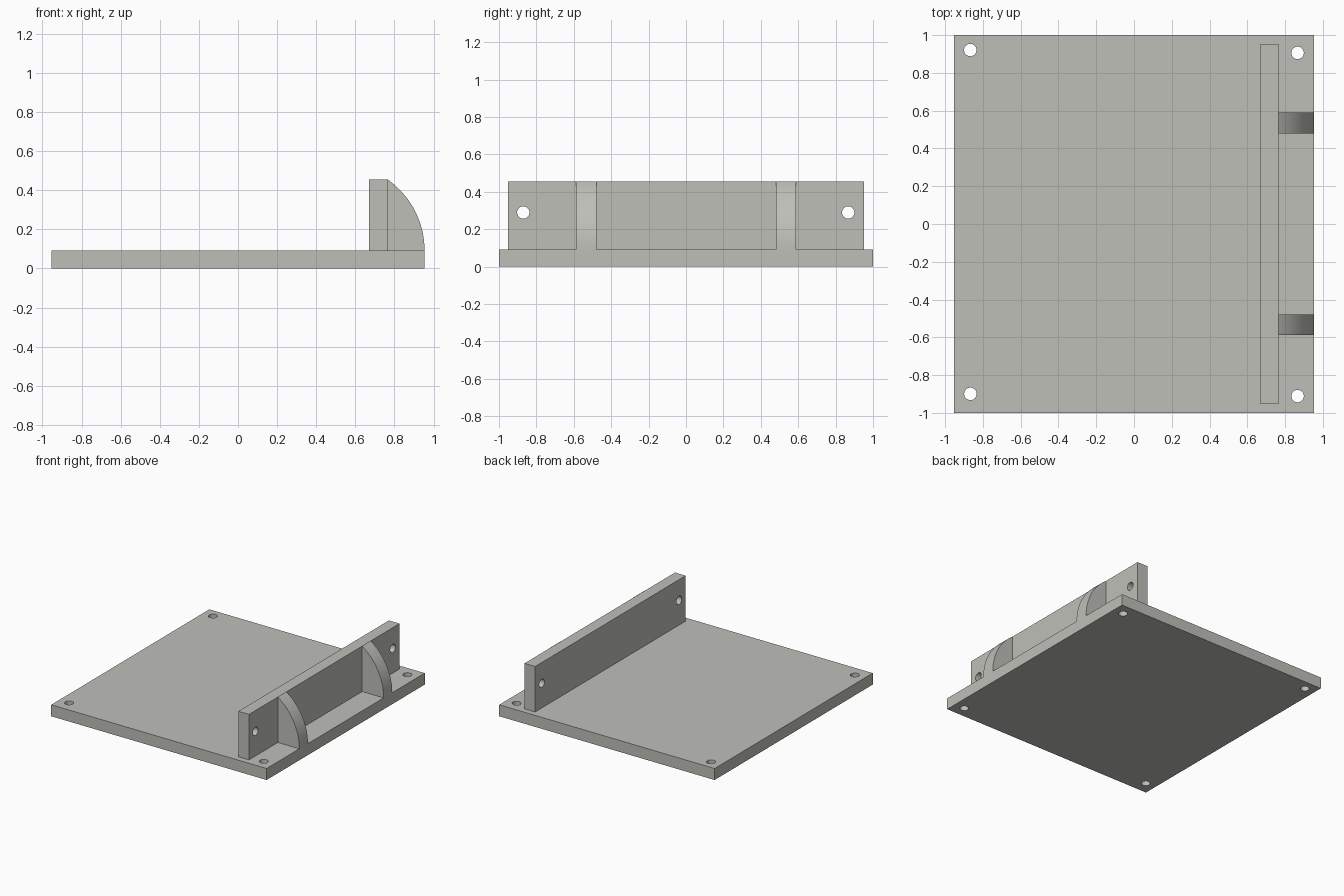
import bpy, bmesh, math

if "Cube" in bpy.data.objects:
    bpy.data.objects.remove(bpy.data.objects["Cube"])

grey = bpy.data.materials.new("warm_grey")
grey.diffuse_color = (0.52, 0.52, 0.485, 1)
grey.use_nodes = True
grey.node_tree.nodes["Principled BSDF"].inputs["Base Color"].default_value = grey.diffuse_color

PLATE_TOP, WALL_TOP = 0.092, 0.456
WALL_BACK, WALL_FRONT, EDGE = 0.67, 0.764, 0.954


def finish(bm, name):
    bmesh.ops.recalc_face_normals(bm, faces=bm.faces)
    mesh = bpy.data.meshes.new(name)
    bm.to_mesh(mesh)
    bm.free()
    mesh.materials.append(grey)
    obj = bpy.data.objects.new(name, mesh)
    bpy.context.collection.objects.link(obj)
    return obj


def box(name, lo, hi):
    bm = bmesh.new()
    bmesh.ops.create_cube(bm, size=1)
    for v in bm.verts:
        v.co = [(a + b) / 2 + c * (b - a) for a, b, c in zip(lo, hi, v.co)]
    return finish(bm, name)


def smooth(obj):
    bpy.ops.object.select_all(action='DESELECT')
    obj.select_set(True)
    bpy.context.view_layer.objects.active = obj
    bpy.ops.object.shade_smooth_by_angle(angle=math.radians(30))


def drill(obj, centres, radius, rotation=(0, 0, 0)):
    for c in centres:
        bpy.ops.mesh.primitive_cylinder_add(vertices=40, radius=radius, depth=0.3,
                                            location=c, rotation=rotation)
        cutter = bpy.context.object
        cutter.data.materials.append(grey)
        bpy.context.view_layer.objects.active = obj
        mod = obj.modifiers.new("hole", 'BOOLEAN')
        mod.operation, mod.solver, mod.object = 'DIFFERENCE', 'EXACT', cutter
        bpy.ops.object.modifier_apply(modifier=mod.name)
        bpy.data.objects.remove(cutter)
    smooth(obj)


# Base plate with four corner holes
base = box("base_plate", (-EDGE, -1, 0), (EDGE, 1, PLATE_TOP))
drill(base, [(-0.867, 0.921, 0.05), (0.866, 0.906, 0.05),
             (-0.866, -0.899, 0.05), (0.866, -0.911, 0.05)], 0.033)

# Upright wall with a hole near each end
wall = box("upright_wall", (WALL_BACK, -0.952, PLATE_TOP), (WALL_FRONT, 0.952, WALL_TOP))
drill(wall, [(0.717, -0.87, 0.289), (0.717, 0.867, 0.289)], 0.033, (0, math.pi / 2, 0))


# Curved ribs: an arc that is vertical at the plate edge and meets the wall top
def rib(name, y0, y1):
    w, h = EDGE - WALL_FRONT, WALL_TOP - PLATE_TOP
    r = (w * w + h * h) / (2 * w)
    end = math.asin(h / r)
    n = 24
    profile = [(WALL_FRONT, PLATE_TOP)]
    for i in range(n + 1):
        a = end * i / n
        profile.append((EDGE - r + r * math.cos(a), PLATE_TOP + r * math.sin(a)))
    bm = bmesh.new()
    face = bm.faces.new([bm.verts.new((x, y0, z)) for x, z in profile])
    out = bmesh.ops.extrude_face_region(bm, geom=[face])
    moved = [g for g in out["geom"] if isinstance(g, bmesh.types.BMVert)]
    bmesh.ops.translate(bm, verts=moved, vec=(0, y1 - y0, 0))
    # keep the starting cap so the rib is closed
    if not face.is_valid:
        bmesh.ops.holes_fill(bm, edges=[e for e in bm.edges if e.is_boundary], sides=0)
    smooth(finish(bm, name))


rib("front_rib", -0.587, -0.478)
rib("back_rib", 0.48, 0.589)
